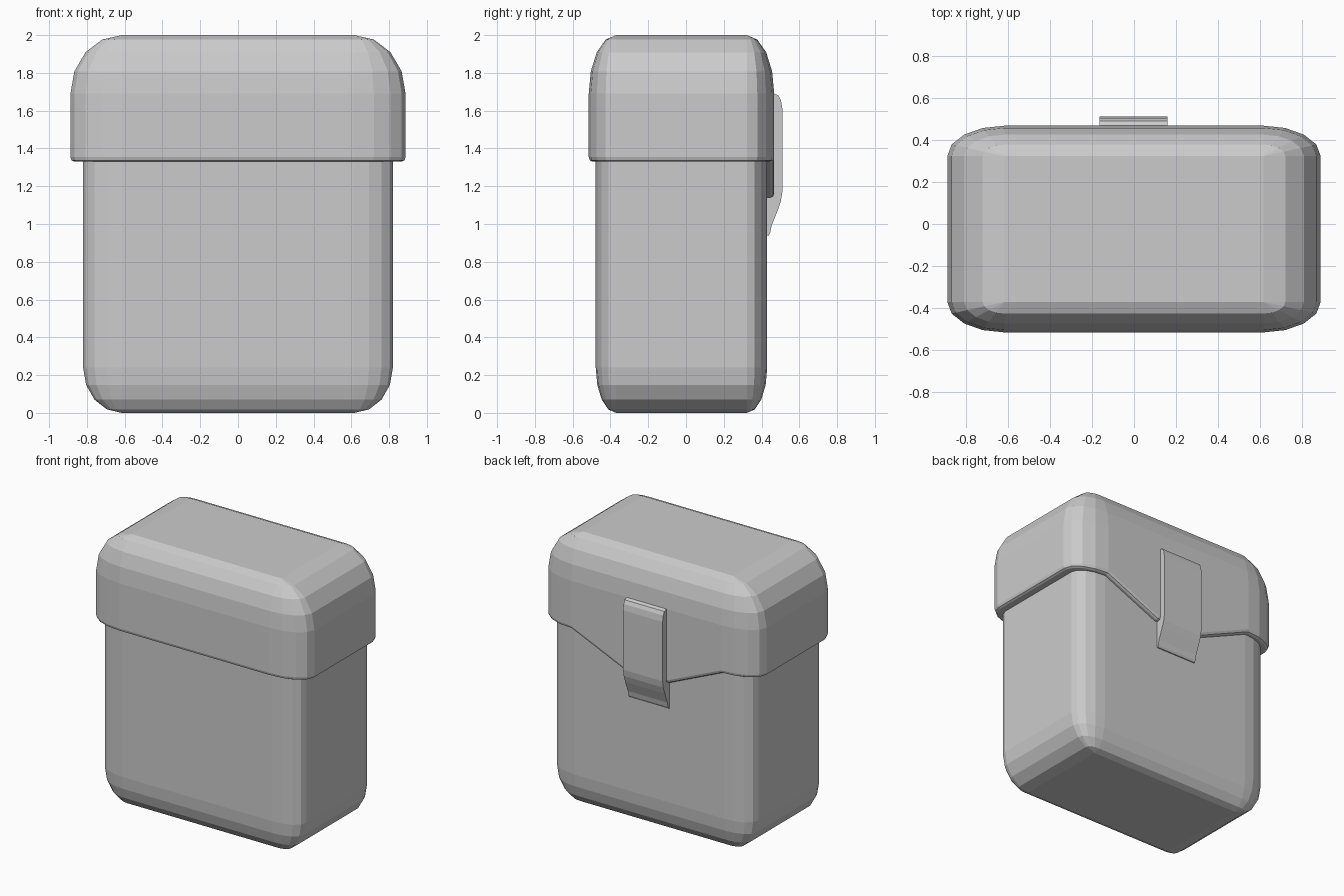
import bpy, bmesh
from math import pi, sin, cos

if "Cube" in bpy.data.objects:
    bpy.data.objects.remove(bpy.data.objects["Cube"])

SEG = 4                      # facets per rounded corner
CX, Y0, Y1 = 0.615, -0.37, 0.322   # flat core shared by body and lid
TAB = 0.18                   # half width of the low part of the lid's back edge


def ring(rx, ry, z):
    """Rounded rectangle around the core; z is a function of (x, y)."""
    pts = []
    corners = [(CX, Y0, -pi / 2), (CX, Y1, 0), (-CX, Y1, pi / 2), (-CX, Y0, pi)]
    for k, (cx, cy, a0) in enumerate(corners):
        for i in range(SEG + 1):
            a = a0 + i * pi / 2 / SEG
            pts.append((cx + rx * cos(a), cy + ry * sin(a)))
        if k == 1:
            pts += [(TAB, Y1 + ry), (-TAB, Y1 + ry)]
    return [(x, y, z(x, y)) for x, y in pts]


def finish(name, bm):
    bmesh.ops.remove_doubles(bm, verts=bm.verts, dist=1e-5)
    bmesh.ops.recalc_face_normals(bm, faces=bm.faces)
    mesh = bpy.data.meshes.new(name)
    bm.to_mesh(mesh)
    bm.free()
    obj = bpy.data.objects.new(name, mesh)
    bpy.context.collection.objects.link(obj)
    return obj


def loft(name, rings, cap_start=True, cap_end=True):
    bm = bmesh.new()
    rows = [[bm.verts.new(p) for p in r] for r in rings]
    n = len(rows[0])
    for a, b in zip(rows, rows[1:]):
        for i in range(n):
            j = (i + 1) % n
            bm.faces.new((a[i], a[j], b[j], b[i]))
    if cap_start:
        bm.faces.new(rows[0][::-1])
    if cap_end:
        bm.faces.new(rows[-1])
    return finish(name, bm)


def level(h):
    return lambda x, y: h


def skirt(h):
    """Lower lid edge: dips on the back behind the clip."""
    return lambda x, y: h - (0.19 if y > Y1 and abs(x) <= TAB + 1e-4 else 0)


# Body: rounded bottom, straight walls running up inside the lid
BX, BY, BZ = 0.205, 0.108, 0.24
angles = [i * pi / 2 / SEG for i in range(SEG + 1)]
body = [ring(BX * sin(a), BY * sin(a), level(BZ - BZ * cos(a))) for a in angles]
body.append(ring(BX, BY, level(1.40)))
loft("body", body)

# Lid: underside lip, small bevel, wall, rounded top
LX, LY, LZ = 0.272, 0.145, 0.31
lid = [ring(BX - 0.005, BY - 0.005, skirt(1.33)),
       ring(LX - 0.02, LY - 0.02, skirt(1.33)),
       ring(LX - 0.006, LY - 0.006, skirt(1.337)),
       ring(LX, LY, skirt(1.355))]
lid += [ring(LX * cos(a), LY * cos(a), level(2 - LZ + LZ * sin(a))) for a in angles]
loft("lid", lid, cap_start=False)

# Clip: side profile (y, z) extruded across x
profile = [(0.42, 1.69), (0.468, 1.69), (0.49, 1.68), (0.503, 1.655), (0.51, 1.61),
           (0.51, 1.17), (0.502, 1.12), (0.485, 1.07), (0.453, 0.99),
           (0.446, 0.955), (0.438, 0.94), (0.42, 0.94)]
loft("clip", [[(x, y, z) for y, z in profile] for x in (-0.165, 0.16)])
